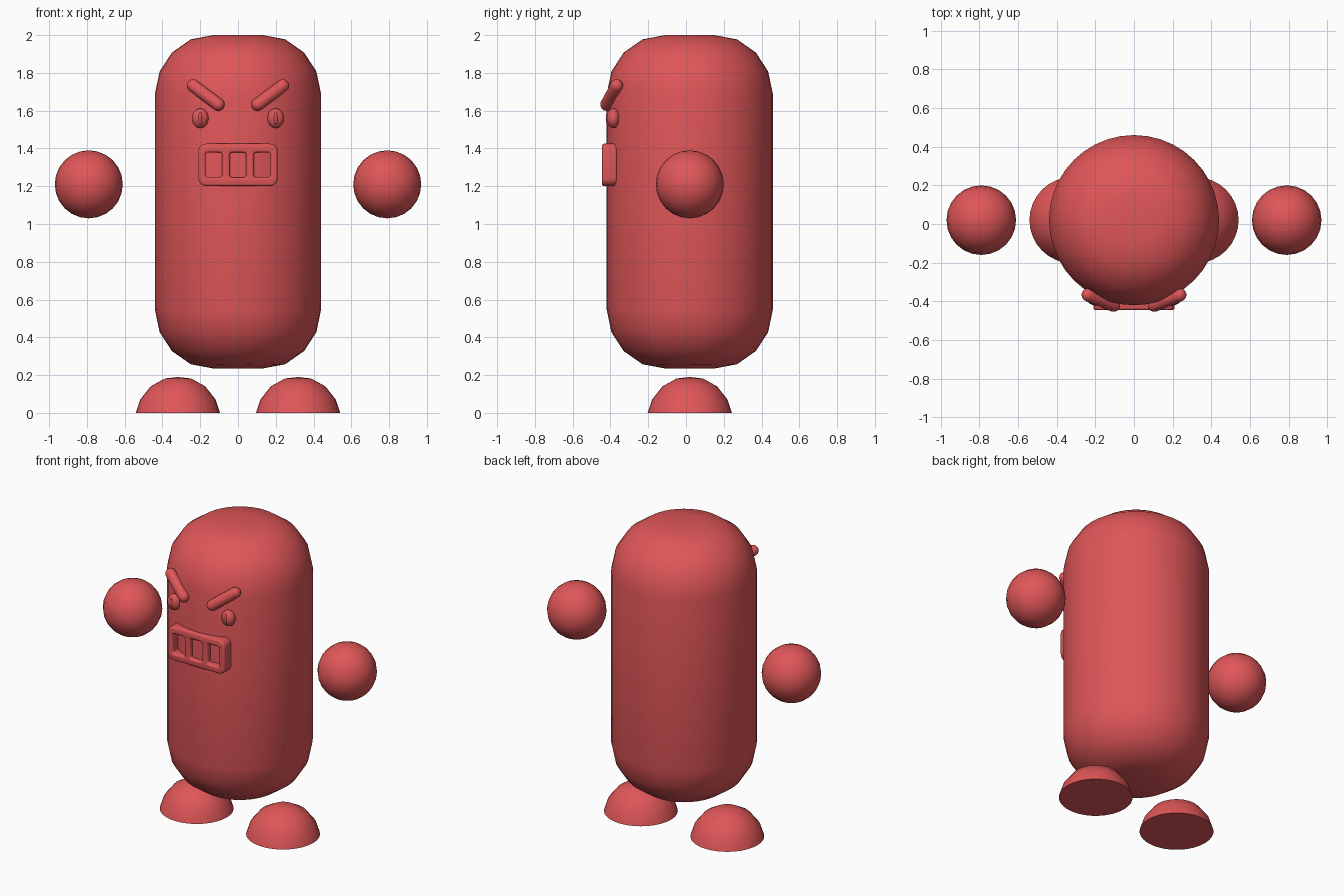
import bpy, bmesh, math
from mathutils import Vector

cube = bpy.data.objects.get("Cube")
if cube:
    bpy.data.objects.remove(cube, do_unlink=True)

red = bpy.data.materials.new("warm red")
red.use_nodes = True
RGBA = (0.74, 0.093, 0.098, 1)
red.diffuse_color = RGBA
red.node_tree.nodes["Principled BSDF"].inputs["Base Color"].default_value = RGBA

CENTRE_Y = 0.02


def finish(obj, name):
    """Name, colour and smooth one part."""
    obj.name = name
    obj.data.materials.clear()
    obj.data.materials.append(red)
    bpy.ops.object.select_all(action='DESELECT')
    obj.select_set(True)
    bpy.context.view_layer.objects.active = obj
    bpy.ops.object.shade_smooth_by_angle(angle=math.radians(42))
    return obj


def from_bmesh(bm, name, location):
    bmesh.ops.remove_doubles(bm, verts=bm.verts, dist=0.0005)
    bmesh.ops.recalc_face_normals(bm, faces=bm.faces)
    mesh = bpy.data.meshes.new(name)
    bm.to_mesh(mesh)
    bm.free()
    obj = bpy.data.objects.new(name, mesh)
    bpy.context.collection.objects.link(obj)
    obj.location = location
    return finish(obj, name)


def lathe(name, profile, location, steps=32):
    """Spin a (radius, height) profile around the vertical axis."""
    bm = bmesh.new()
    verts = [bm.verts.new((r, 0, z)) for r, z in profile]
    edges = [bm.edges.new(pair) for pair in zip(verts, verts[1:])]
    bmesh.ops.spin(bm, geom=verts + edges, cent=(0, 0, 0), axis=(0, 0, 1),
                   angle=math.tau, steps=steps)
    return from_bmesh(bm, name, location)


def ball(name, location, scale, segments=24, rings=12):
    bm = bmesh.new()
    bmesh.ops.create_uvsphere(bm, u_segments=segments, v_segments=rings, radius=1)
    bmesh.ops.scale(bm, vec=scale, verts=bm.verts)
    return from_bmesh(bm, name, location)


def capsule(name, a, b, radius):
    """A sphere stretched between two end points."""
    a, b = Vector(a), Vector(b)
    half = (b - a).length / 2
    bm = bmesh.new()
    bmesh.ops.create_uvsphere(bm, u_segments=16, v_segments=10, radius=radius)
    upper = [f for f in bm.faces if f.calc_center_median().z > 0]
    bmesh.ops.split(bm, geom=upper)
    for f in bm.faces:
        f.tag = f.calc_center_median().z > 0
    for v in bm.verts:
        v.co.z += half if v.link_faces[0].tag else -half
    # bridge the two open rims
    rims = [e for e in bm.edges if e.is_boundary]
    bmesh.ops.bridge_loops(bm, edges=rims)
    obj = from_bmesh(bm, name, (a + b) / 2)
    obj.rotation_mode = 'QUATERNION'
    obj.rotation_quaternion = (b - a).to_track_quat('Z', 'Y')
    return obj


def rounded_outline(curve, cx, cy, half_w, half_h, radius, steps=5):
    points = []
    for k, (sx, sy) in enumerate([(1, 1), (-1, 1), (-1, -1), (1, -1)]):
        for i in range(steps + 1):
            t = math.pi / 2 * (k + i / steps)
            points.append((cx + sx * (half_w - radius) + radius * math.cos(t),
                           cy + sy * (half_h - radius) + radius * math.sin(t)))
    spline = curve.splines.new('POLY')
    spline.points.add(len(points) - 1)
    for p, (x, y) in zip(spline.points, points):
        p.co = (x, y, 0, 1)
    spline.use_cyclic_u = True


# body: a rounded upright cylinder, the same at both ends
MID = 1.1175
upper = [(0.44, 0.57), (0.415, 0.69), (0.35, 0.79), (0.25, 0.86),
         (0.13, 0.8825), (0, 0.8825)]
profile = [(r, -z) for r, z in reversed(upper)] + upper
lathe("body", profile, (0, CENTRE_Y, MID), steps=40)

# mouth: bevelled plate with three tooth openings
ROUND = 0.012
curve = bpy.data.curves.new("mouth", 'CURVE')
curve.dimensions = '2D'
curve.fill_mode = 'BOTH'
curve.extrude = 0.028
curve.bevel_depth = ROUND
curve.bevel_resolution = 2
rounded_outline(curve, 0, 0, 0.21 - ROUND, 0.112 - ROUND, 0.03)
for i in (-1, 0, 1):
    rounded_outline(curve, i * 0.128, 0, 0.043 + ROUND, 0.066 + ROUND, 0.026)
mouth = bpy.data.objects.new("mouth", curve)
bpy.context.collection.objects.link(mouth)
mouth.location = (0, -0.405, 1.313)
mouth.rotation_euler = (math.pi / 2, 0, 0)
bpy.ops.object.select_all(action='DESELECT')
mouth.select_set(True)
bpy.context.view_layer.objects.active = mouth
bpy.ops.object.convert(target='MESH')
mouth = bpy.context.view_layer.objects.active
bm = bmesh.new()
bm.from_mesh(mouth.data)
bmesh.ops.remove_doubles(bm, verts=bm.verts, dist=0.0003)
bm.to_mesh(mouth.data)
bm.free()
finish(mouth, "mouth")

# paired parts
foot_profile = [(0, 0), (0.223, 0), (0.2, 0.07), (0.145, 0.14),
                (0.07, 0.182), (0, 0.19)]
for side, s in (("left", 1), ("right", -1)):
    ball(side + "_hand", (s * 0.79, CENTRE_Y, 1.21), (0.18, 0.18, 0.18))
    lathe(side + "_foot", foot_profile, (s * 0.318, CENTRE_Y, 0))
    ball(side + "_eye", (s * 0.2, -0.385, 1.56), (0.045, 0.036, 0.052), 16, 10)
    ball(side + "_pupil", (s * 0.2, -0.414, 1.56), (0.01, 0.011, 0.036), 12, 8)
    capsule(side + "_eyebrow", (s * 0.105, -0.42, 1.633),
            (s * 0.237, -0.367, 1.732), 0.034)
